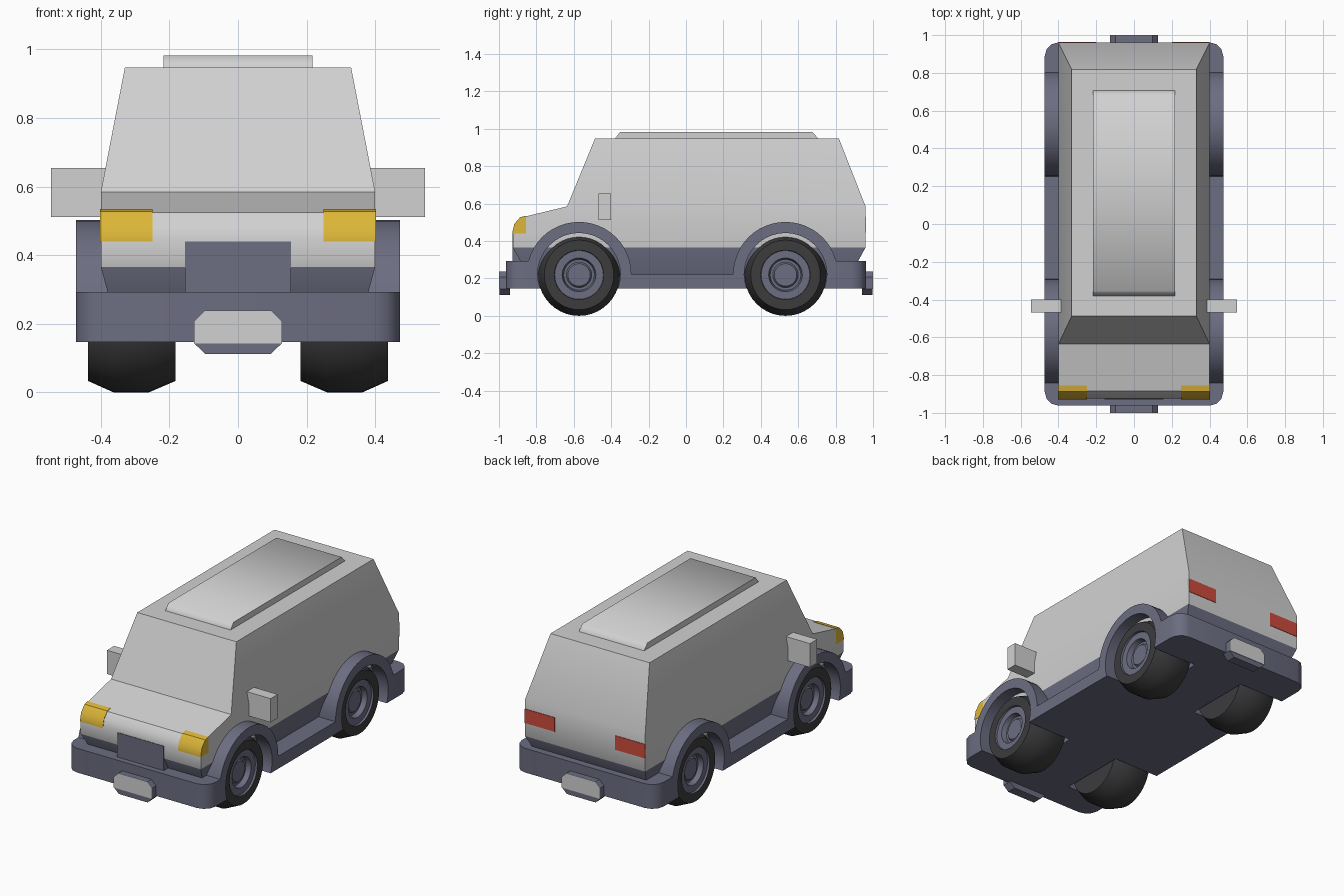
import bpy, bmesh, math
from mathutils import Vector

if "Cube" in bpy.data.objects:
    bpy.data.objects.remove(bpy.data.objects["Cube"])


def material(name, rgb):
    m = bpy.data.materials.new(name)
    m.diffuse_color = (*rgb, 1)
    m.use_nodes = True
    m.node_tree.nodes["Principled BSDF"].inputs["Base Color"].default_value = m.diffuse_color
    return m


LIGHT = material("light_paint", (0.64, 0.64, 0.645))
TRIM = material("slate_trim", (0.15, 0.153, 0.22))
TYRE = material("tyre_black", (0.045, 0.045, 0.048))
YELLOW = material("lamp_yellow", (0.72, 0.47, 0.04))
RED = material("lamp_red", (0.62, 0.07, 0.045))


def finish(name, bm, mats, smooth=None):
    bmesh.ops.recalc_face_normals(bm, faces=bm.faces)
    me = bpy.data.meshes.new(name)
    bm.to_mesh(me)
    bm.free()
    ob = bpy.data.objects.new(name, me)
    bpy.context.collection.objects.link(ob)
    for m in mats:
        me.materials.append(m)
    if smooth:
        bpy.ops.object.select_all(action='DESELECT')
        ob.select_set(True)
        bpy.context.view_layer.objects.active = ob
        bpy.ops.object.shade_smooth_by_angle(angle=math.radians(smooth))
    return ob


def prism(pts, a, b, axis='X'):
    """Extrude (y, z) points along x, or (x, z) points along y."""
    bm = bmesh.new()
    put = (lambda p, t: (t, *p)) if axis == 'X' else (lambda p, t: (p[0], t, p[1]))
    A = [bm.verts.new(put(p, a)) for p in pts]
    B = [bm.verts.new(put(p, b)) for p in pts]
    bm.faces.new(A)
    bm.faces.new(B[::-1])
    for i in range(len(pts)):
        j = (i + 1) % len(pts)
        bm.faces.new((A[i], A[j], B[j], B[i]))
    return bm


def box(name, x, y, z, mat):
    pts = [(y[0], z[0]), (y[1], z[0]), (y[1], z[1]), (y[0], z[1])]
    return finish(name, prism(pts, *x), [mat])


def lathe(name, prof, y, z, side, mats, split, smooth=30, n=40):
    """Spin (x, r) profile around the x axis; faces after 'split' get material 1."""
    bm = bmesh.new()
    rings = []
    for x, r in prof:
        rings.append([bm.verts.new((side * x, y + r * math.cos(2 * math.pi * k / n),
                                    z + r * math.sin(2 * math.pi * k / n))) for k in range(n)])
    for i in range(len(rings) - 1):
        for k in range(n):
            q = (k + 1) % n
            f = bm.faces.new((rings[i][k], rings[i][q], rings[i + 1][q], rings[i + 1][k]))
            f.material_index = int(i >= split)
    bm.faces.new(rings[0])
    bm.faces.new(rings[-1]).material_index = len(mats) - 1
    return finish(name, bm, mats, smooth)


# Body shell: side profile whose half width depends on height
prof = [(-.845, .22), (-.925, .365), (-.925, .45), (-.915, .49), (-.885, .525),
        (-.636, .585), (-.487, .947), (.818, .947), (.96, .585), (.96, .365), (.88, .22)]


def half_width(z):
    if z < .365:
        return .36
    return .40 if z <= .585 else .33


bm = bmesh.new()
sides = [[bm.verts.new((s * half_width(z), y, z)) for y, z in prof] for s in (-1, 1)]
for v in sides:
    for ids in ((0, 1, 9, 10), (1, 2, 3, 4, 5, 8, 9), (5, 6, 7, 8)):
        bm.faces.new([v[i] for i in ids])
L, R = sides
for i in range(len(prof)):
    j = (i + 1) % len(prof)
    bm.faces.new((L[i], L[j], R[j], R[i]))
for f in bm.faces:
    f.material_index = int(f.calc_center_median().z < .3)
finish("body_shell", bm, [LIGHT, TRIM], 31)

# Raised roof panel, sloped at its front and back ends
finish("roof_panel", prism([(-.38, .94), (-.38, .947), (-.353, .983), (.676, .983),
                            (.708, .947), (.708, .94)], -.217, .217), [LIGHT], 60)

# Chassis with bumpers, sills and wheel arches
WZ, WHEELS = .222, {"front": -.572, "rear": .532}


def arch(yc, a0, a1, n=22):
    return [(yc + .28 * math.cos(math.radians(a0 + (a1 - a0) * k / n)),
             WZ + .28 * math.sin(math.radians(a0 + (a1 - a0) * k / n))) for k in range(n + 1)]


low = math.degrees(math.asin((.293 - WZ) / .28))
pts = [(-.962, .147), (-.962, .293)] + arch(WHEELS["front"], 180 - low, 0)
pts += arch(WHEELS["rear"], 180, low) + [(.962, .293), (.962, .147)]
bm = prism(pts, -.473, .473)
corners = [e for e in bm.edges if all(abs(v.co.y) > .95 for v in e.verts)
           and abs(e.verts[0].co.z - e.verts[1].co.z) > .1]
bmesh.ops.bevel(bm, geom=corners, offset=.075, segments=3, profile=.5, affect='EDGES')
chassis = finish("chassis", bm, [TRIM])

# Wheel wells cut out of the chassis
for end, y in WHEELS.items():
    for s, side in ((-1, "left"), (1, "right")):
        cut = lathe(f"well_cutter_{end}_{side}", [(.17, .221), (.6, .221)], y, WZ, s, [TRIM], 9)
        cut.hide_render = True
        cut.hide_viewport = False
        mod = chassis.modifiers.new("well", 'BOOLEAN')
        mod.operation, mod.solver, mod.object = 'DIFFERENCE', 'EXACT', cut
        bpy.ops.object.select_all(action='DESELECT')
        chassis.select_set(True)
        bpy.context.view_layer.objects.active = chassis
        bpy.ops.object.modifier_apply(modifier=mod.name)
        bpy.data.objects.remove(cut)
bpy.ops.object.shade_smooth_by_angle(angle=math.radians(32))

# Wheels: tyre, then rim with a recessed ring and hub
wheel = [(.183, .14), (.183, .186), (.26, .219), (.363, .219), (.437, .186), (.437, .132),
         (.425, .13), (.425, .09), (.395, .082), (.395, .068), (.405, .06)]
for end, y in WHEELS.items():
    for s, side in ((-1, "left"), (1, "right")):
        lathe(f"wheel_{end}_{side}", wheel, y, .219, s, [TYRE, TRIM], 5)

# Mirrors, headlights and tail lights, one per side
lamp = [(-.928, .44), (-.928, .45), (-.918, .491), (-.886, .528), (-.855, .5345), (-.855, .44)]
for s, side in ((-1, "left"), (1, "right")):
    box(f"mirror_{side}", (s * .37, s * .545), (-.468, -.4), (.512, .655), LIGHT)
    finish(f"headlight_{side}", prism(lamp, s * .25, s * .402), [YELLOW], 31)
    box(f"tail_light_{side}", (s * .2, s * .4), (.95, .963), (.445, .53), RED)

# Grille
box("grille", (-.155, .155), (-.928, -.84), (.28, .44), TRIM)

# Bumper blocks with a light face plate at both ends
octagon = [(-.095, .112), (.095, .112), (.128, .143), (.128, .207),
           (.097, .238), (-.097, .238), (-.128, .207), (-.128, .143)]
for s, end in ((-1, "front"), (1, "rear")):
    finish(f"bumper_block_{end}", prism(octagon, s * .94, s * .997, 'Y'), [TRIM])
    finish(f"bumper_plate_{end}", prism(octagon[2:], s * .994, s * 1.0, 'Y'), [LIGHT])
